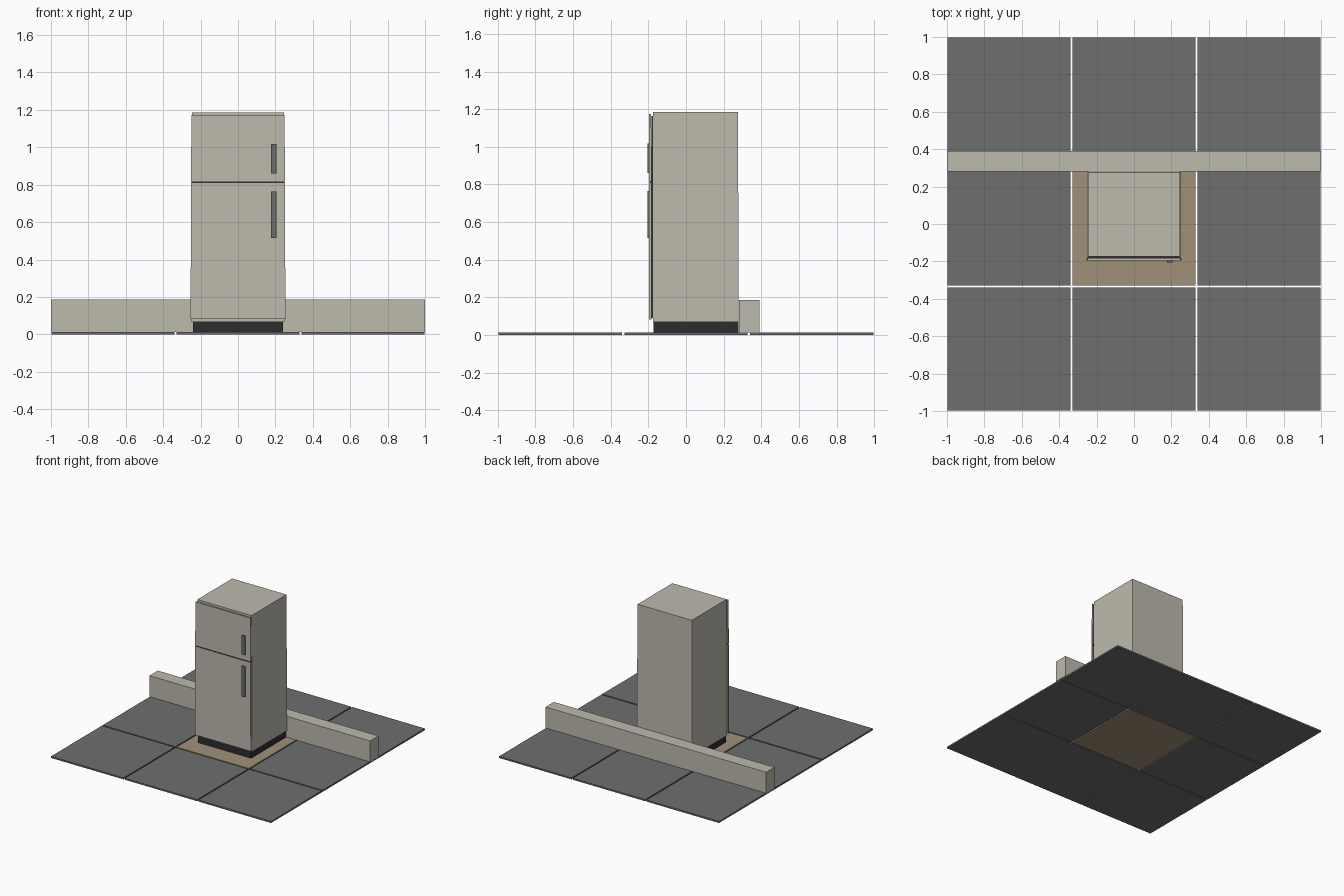
import bpy, bmesh

if "Cube" in bpy.data.objects:
    bpy.data.objects.remove(bpy.data.objects["Cube"])


def material(name, rgb):
    m = bpy.data.materials.new(name)
    m.diffuse_color = (*rgb, 1)
    m.use_nodes = True
    m.node_tree.nodes["Principled BSDF"].inputs["Base Color"].default_value = m.diffuse_color
    return m


ENAMEL = material("warm_white_enamel", (0.51, 0.49, 0.42))
SLATE = material("slate_grey", (0.153, 0.157, 0.156))
TAN = material("tan_floor", (0.35, 0.285, 0.188))
BLACK = material("charcoal", (0.026, 0.027, 0.028))
METAL = material("handle_grey", (0.15, 0.15, 0.14))


def box(name, x, y, z, mat, taper=0.0):
    """Box from (min, max) ranges; taper pulls the top edges inward."""
    bm = bmesh.new()
    bmesh.ops.create_cube(bm, size=1)
    for v in bm.verts:
        top = v.co.z > 0
        sx, sy = v.co.x > 0, v.co.y > 0
        v.co = (x[sx], y[sy], z[top])
        if top:
            v.co.x += -taper if sx else taper
            v.co.y -= taper if sy else 0
    mesh = bpy.data.meshes.new(name)
    bm.to_mesh(mesh)
    bm.free()
    mesh.materials.append(mat)
    obj = bpy.data.objects.new(name, mesh)
    bpy.context.collection.objects.link(obj)
    return obj


# Floor: three by three tiles with open joints
T = 0.013
spans = [(-0.997, -0.339), (-0.328, 0.328), (0.339, 0.997)]
for i, x in enumerate(spans):
    for j, y in enumerate(spans):
        centre = i == j == 1
        box("centre_tile" if centre else f"floor_tile_{i}_{j}", x, y, (0, T),
            TAN if centre else SLATE)

# Low wall behind the refrigerator
box("low_wall", (-1, 1), (0.282, 0.39), (T, 0.185), ENAMEL)

# Refrigerator cabinet and plinth
box("plinth", (-0.24, 0.24), (-0.173, 0.278), (T, 0.07), BLACK)
box("cabinet", (-0.25, 0.25), (-0.175, 0.28), (0.07, 1.185), ENAMEL, 0.004)

# Doors, the seal behind them and the dark strip between them
box("door_seal", (-0.242, 0.242), (-0.184, -0.174), (0.09, 1.165), BLACK)
box("lower_door", (-0.253, 0.253), (-0.196, -0.183), (0.082, 0.808), ENAMEL, 0.001)
box("upper_door", (-0.251, 0.251), (-0.196, -0.183), (0.818, 1.173), ENAMEL, 0.002)
box("door_divider", (-0.249, 0.249), (-0.194, -0.18), (0.808, 0.818), BLACK)

# Door handles
for name, z in (("lower_handle", (0.515, 0.765)), ("upper_handle", (0.86, 1.017))):
    box(name, (0.176, 0.206), (-0.205, -0.196), z, METAL)
